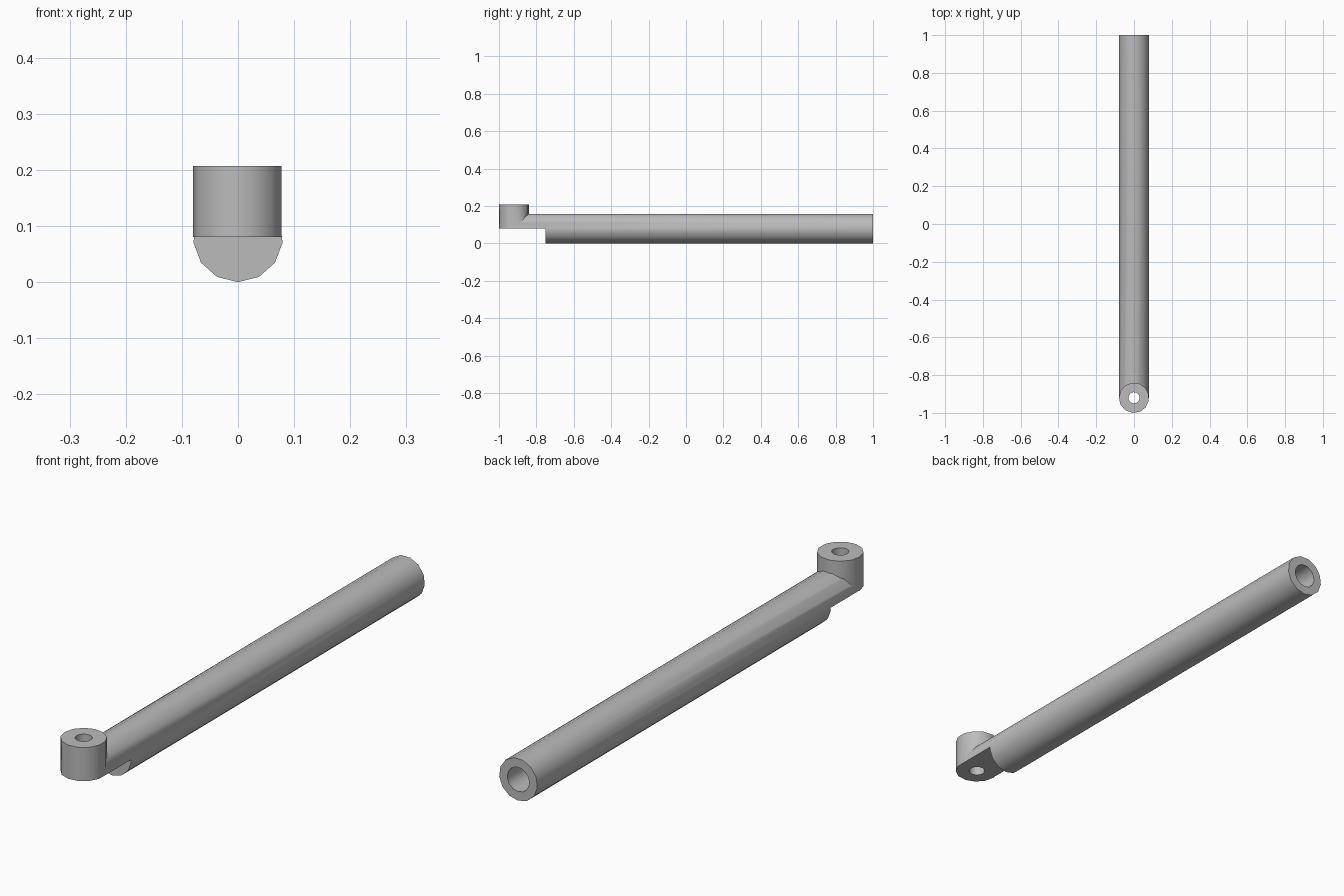
import bpy
import math
from mathutils import Matrix, Vector

cube = bpy.data.objects.get("Cube")
if cube:
    bpy.data.objects.remove(cube, do_unlink=True)

RADIUS = 0.08
SIDES = 13
HEAD_Y = -0.92
LENGTH_AXIS = Matrix.Rotation(math.radians(90), 4, 'X')

grey = bpy.data.materials.new("plain grey")
grey.use_nodes = True
grey.diffuse_color = (0.5, 0.5, 0.5, 1)
grey.node_tree.nodes["Principled BSDF"].inputs["Base Color"].default_value = grey.diffuse_color


def cylinder(name, radius, depth, centre, turn, axis=Matrix.Identity(4)):
    """Cylinder along z, spun by turn, then laid along the given axis."""
    bpy.ops.mesh.primitive_cylinder_add(vertices=SIDES, radius=radius, depth=depth)
    obj = bpy.context.object
    obj.name = name
    obj.data.transform(Matrix.Translation(Vector(centre)) @ axis
                       @ Matrix.Rotation(math.radians(turn), 4, 'Z'))
    obj.data.materials.append(grey)
    return obj


def combine(target, tool, operation):
    """Apply a boolean and discard the tool object."""
    mod = target.modifiers.new(operation.lower(), 'BOOLEAN')
    mod.operation = operation
    mod.solver = 'EXACT'
    mod.object = tool
    bpy.context.view_layer.objects.active = target
    bpy.ops.object.modifier_apply(modifier=mod.name)
    bpy.data.objects.remove(tool, do_unlink=True)


# Long rod, one corner pointing straight down
rod = cylinder("rod", RADIUS, 1 - HEAD_Y, (0, (1 + HEAD_Y) / 2, RADIUS), 180, LENGTH_AXIS)

# Lower half cut away under the front end
bpy.ops.mesh.primitive_cube_add(size=1)
notch = bpy.context.object
notch.name = "notch_cutter"
notch.data.transform(Matrix.Translation((0, -0.95, -0.02)) @ Matrix.Diagonal((0.4, 0.4, 0.2, 1)))
notch.data.materials.append(grey)
combine(rod, notch, 'DIFFERENCE')

# Upright eyelet joined to the front end
head = cylinder("eyelet", RADIUS, 0.127, (0, HEAD_Y, 0.1435), 90)
combine(rod, head, 'UNION')
combine(rod, cylinder("eyelet_hole", 0.03, 0.4, (0, HEAD_Y, 0.15), 90), 'DIFFERENCE')

# Blind socket in the back end
combine(rod, cylinder("socket", 0.046, 0.6, (0, 1, RADIUS), 180, LENGTH_AXIS), 'DIFFERENCE')

bpy.ops.object.select_all(action='DESELECT')
rod.select_set(True)
bpy.context.view_layer.objects.active = rod
bpy.ops.object.shade_smooth_by_angle(angle=math.radians(32))
rod.name = "rod_with_eyelet"
